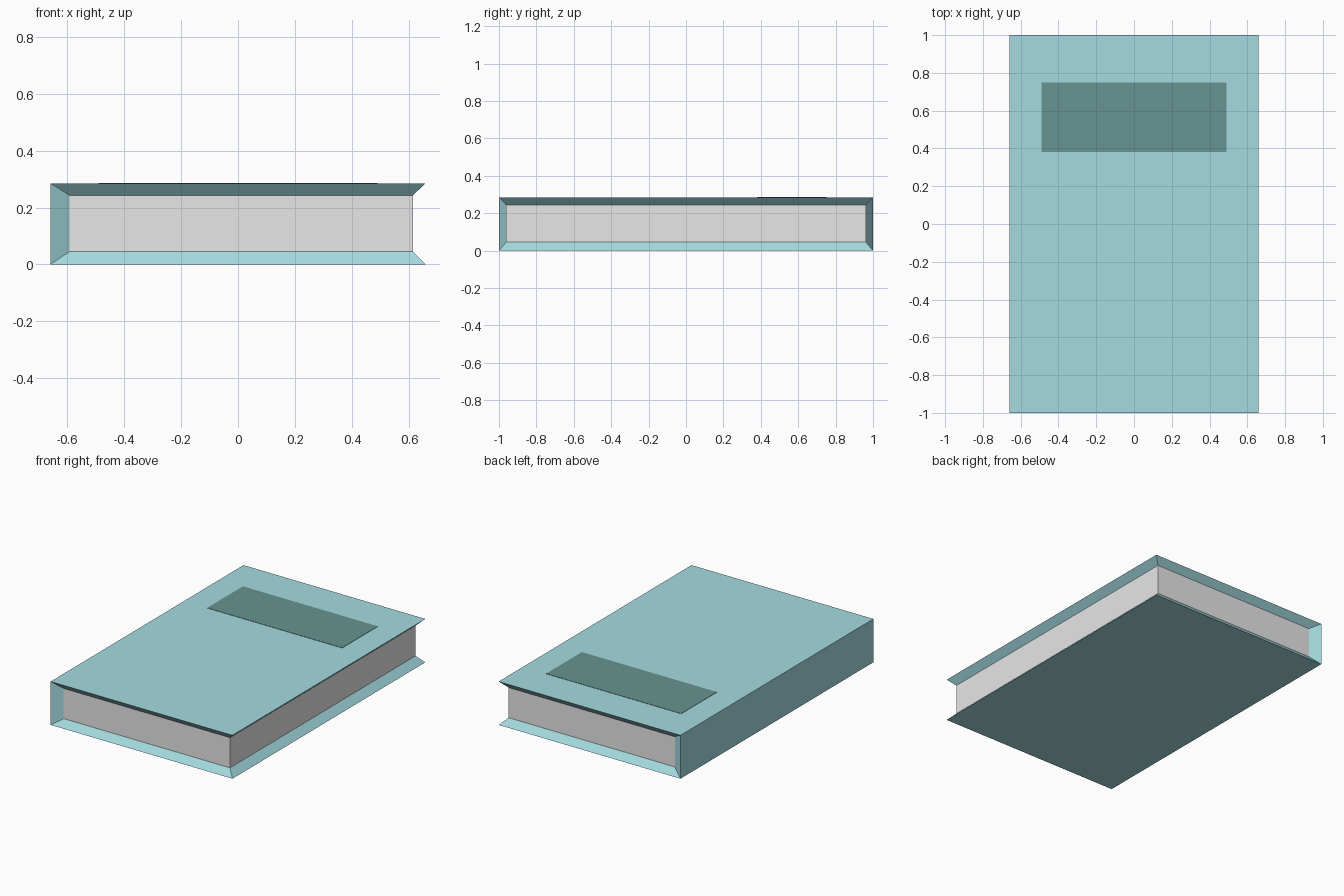
import bpy
import bmesh

if "Cube" in bpy.data.objects:
    bpy.data.objects.remove(bpy.data.objects["Cube"])


def material(name, rgb):
    m = bpy.data.materials.new(name)
    m.diffuse_color = (*rgb, 1)
    m.use_nodes = True
    m.node_tree.nodes["Principled BSDF"].inputs["Base Color"].default_value = m.diffuse_color
    return m


def build(name, verts, faces, mat):
    bm = bmesh.new()
    vs = [bm.verts.new(v) for v in verts]
    for f in faces:
        bm.faces.new([vs[i] for i in f])
    loose = [v for v in bm.verts if not v.link_faces]
    bmesh.ops.delete(bm, geom=loose, context='VERTS')
    me = bpy.data.meshes.new(name)
    bm.to_mesh(me)
    bm.free()
    me.materials.append(mat)
    ob = bpy.data.objects.new(name, me)
    bpy.context.collection.objects.link(ob)
    return ob


def corners(x0, x1, y, z0, z1):
    # four corners counter-clockwise from front left, bottom ring then top ring
    return [(x, s, z) for z in (z0, z1)
            for x, s in ((x0, -y), (x1, -y), (x1, y), (x0, y))]


teal = material("cover teal", (0.376, 0.709, 0.753))
paper = material("paper grey", (0.8, 0.8, 0.8))
dark = material("label green", (0.136, 0.296, 0.279))

outer = corners(-0.66, 0.66, 1.0, 0.0, 0.285)
inner = corners(-0.592, 0.615, 0.962, 0.045, 0.243)

# Cover: two boards and a spine, with bevelled lips running in to the pages
cover_faces = [(3, 2, 1, 0), (4, 5, 6, 7), (3, 0, 4, 7)]
for a, b in ((0, 1), (1, 2), (2, 3)):
    cover_faces.append((a, b, b + 8, a + 8))
    cover_faces.append((b + 4, a + 4, a + 12, b + 12))
cover_faces += [(0, 8, 12, 4), (3, 7, 15, 11)]
build("cover", outer + inner, cover_faces, teal)

# Pages: the three exposed sides of the page block
build("pages", inner, [(0, 1, 5, 4), (1, 2, 6, 5), (2, 3, 7, 6)], paper)

# Label: thin plate on the front board
plate = [(x, y + 0.565, z) for x, y, z in corners(-0.49, 0.49, 0.185, 0.283, 0.287)]
build("label", plate, [(3, 2, 1, 0), (4, 5, 6, 7), (0, 1, 5, 4),
                       (1, 2, 6, 5), (2, 3, 7, 6), (3, 0, 4, 7)], dark)
